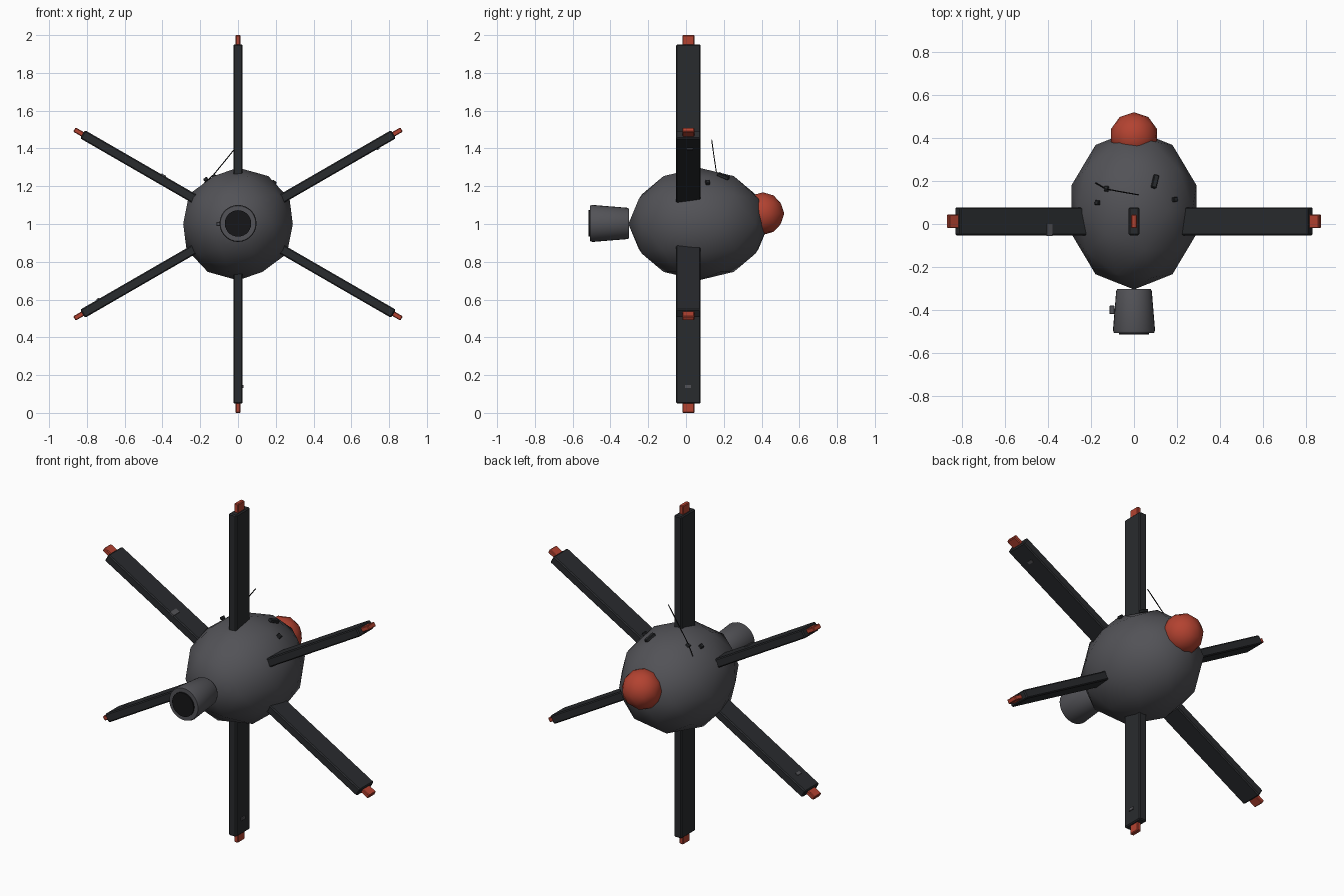
import bpy, bmesh, math
from mathutils import Vector, Matrix

if "Cube" in bpy.data.objects:
    bpy.data.objects.remove(bpy.data.objects["Cube"])


def mat(name, r, g, b):
    m = bpy.data.materials.new(name)
    m.diffuse_color = (r, g, b, 1)
    m.use_nodes = True
    m.node_tree.nodes["Principled BSDF"].inputs["Base Color"].default_value = m.diffuse_color
    return m


GREY = mat("body_grey", 0.085, 0.085, 0.095)
DARK = mat("dark_grey", 0.022, 0.024, 0.027)
BLACK = mat("lens_black", 0.008, 0.008, 0.009)
RED = mat("red", 0.45, 0.055, 0.03)
CENTRE = Vector((0, 0.067, 1.0))
RADII = Vector((0.305, 0.372, 0.298))


def add(name, bm, material, matrix=Matrix(), smooth=None):
    bm.normal_update()
    me = bpy.data.meshes.new(name)
    bm.to_mesh(me)
    bm.free()
    ob = bpy.data.objects.new(name, me)
    bpy.context.collection.objects.link(ob)
    me.materials.append(material)
    me.transform(matrix)
    if smooth is not None:
        bpy.ops.object.select_all(action='DESELECT')
        ob.select_set(True)
        bpy.context.view_layer.objects.active = ob
        bpy.ops.object.shade_smooth_by_angle(angle=math.radians(smooth))
    return ob


def ball(name, centre, radii, material):
    bm = bmesh.new()
    bmesh.ops.create_icosphere(bm, subdivisions=2, radius=1)
    m = Matrix.Translation(centre) @ Matrix.Diagonal((*radii, 1))
    return add(name, bm, material, m, 60)


def box(name, size, material, matrix, bevel=0.0):
    bm = bmesh.new()
    bmesh.ops.create_cube(bm, size=1)
    bmesh.ops.scale(bm, vec=size, verts=bm.verts)
    if bevel:
        bmesh.ops.bevel(bm, geom=bm.edges[:], offset=bevel, segments=1, affect='EDGES')
    return add(name, bm, material, matrix)


def lathe_y(name, profile, material, segs=28):
    """Revolve (radius, y) points about the y axis at z = 1."""
    bm = bmesh.new()
    vs = [bm.verts.new((r, y, 0)) for r, y in profile]
    es = [bm.edges.new(p) for p in zip(vs, vs[1:])]
    bmesh.ops.spin(bm, geom=vs + es, cent=(0, 0, 0), axis=(0, 1, 0),
                   angle=math.tau, steps=segs, use_duplicate=False)
    bmesh.ops.remove_doubles(bm, verts=bm.verts, dist=1e-5)
    bmesh.ops.recalc_face_normals(bm, faces=bm.faces)
    return add(name, bm, material, Matrix.Translation((0, 0, 1.003)), 35)


# Main body and rear red ball
ball("body", CENTRE, RADII, GREY)
ball("rear_ball", (0, 0.407, 1.055), (0.113, 0.113, 0.113), RED)

# Camera barrel at the front, with its lens
lathe_y("barrel", [(0, -0.302), (0.078, -0.302), (0.083, -0.312), (0.098, -0.495),
                   (0.094, -0.507), (0.070, -0.507), (0, -0.507)], GREY)
lathe_y("lens", [(0, -0.50), (0.070, -0.50), (0.070, -0.515), (0, -0.515)], BLACK)
box("barrel_tag", (0.024, 0.04, 0.02), GREY, Matrix.Translation((-0.103, -0.40, 1.0)), 0.003)


# Six radial blades with red tips
def spoke(angle, r, y, side=0.0):
    """Frame whose x runs outward along a blade; side is across its thickness."""
    turn = Matrix.Rotation(-math.radians(angle), 4, 'Y')
    return Matrix.Translation((0, 0, 1)) @ turn @ Matrix.Translation((r, y, side))


for i in range(6):
    a = 30 + 60 * i
    box(f"blade_{i + 1}", (0.70, 0.131, 0.050), DARK, spoke(a, 0.60, 0.0125), 0.006)
    box(f"blade_tip_{i + 1}", (0.08, 0.064, 0.026), RED, spoke(a, 0.96, 0.0125), 0.004)

# Small tags on some blades: angle, radius, y, side
for i, (a, r, y, s) in enumerate([(150, 0.47, -0.028, -0.026), (210, 0.84, 0.01, -0.026),
                                  (30, 0.84, 0.02, -0.026), (270, 0.86, 0.01, 0.026)]):
    k = 1.0 if i == 0 else 0.6
    box(f"blade_tag_{i + 1}", (0.028 * k, 0.055 * k, 0.008), GREY, spoke(a, r, y, s))


# Small fittings lying on top of the body
def on_body(x, y, turn):
    dx, dy = (x - CENTRE.x) / RADII.x, (y - CENTRE.y) / RADII.y
    z = math.sqrt(1 - dx * dx - dy * dy)
    n = Vector((dx / RADII.x, dy / RADII.y, z / RADII.z)).normalized()
    rot = n.to_track_quat('Z', 'Y').to_matrix().to_4x4()
    p = Vector((x, y, CENTRE.z + z * RADII.z)) - n * 0.008
    return Matrix.Translation(p) @ rot @ Matrix.Rotation(math.radians(turn), 4, 'Z')


for name, x, y, turn, size in [("top_handle", 0.10, 0.20, 32, (0.024, 0.065, 0.018)),
                               ("top_knob_right", 0.195, 0.115, 0, (0.022, 0.026, 0.018)),
                               ("top_knob_left", -0.175, 0.10, 0, (0.022, 0.022, 0.018)),
                               ("antenna_base", -0.13, 0.165, 20, (0.026, 0.022, 0.020))]:
    box(name, size, DARK, on_body(x, y, turn), 0.003)

# Thin bent antenna wire
cu = bpy.data.curves.new("antenna_wire", 'CURVE')
cu.dimensions = '3D'
cu.bevel_depth = 0.0028
cu.bevel_resolution = 1
cu.use_fill_caps = True
path = [(-0.18, 0.192, 1.215), (-0.13, 0.163, 1.26), (-0.06, 0.150, 1.345), (0.02, 0.136, 1.445)]
sp = cu.splines.new('POLY')
sp.points.add(len(path) - 1)
for p, co in zip(sp.points, path):
    p.co = (*co, 1)
cu.materials.append(BLACK)
bpy.context.collection.objects.link(bpy.data.objects.new("antenna_wire", cu))
